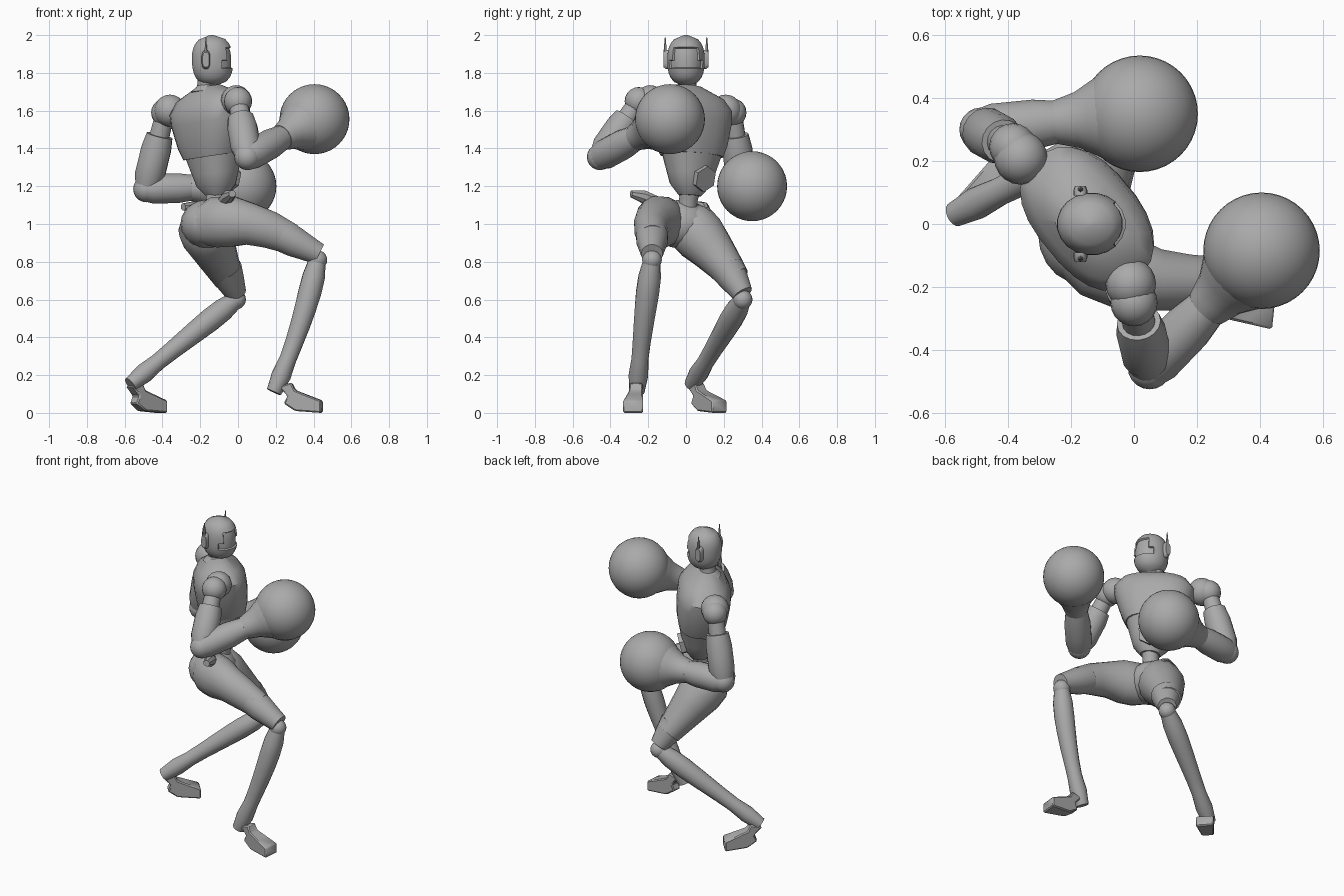
import bpy, bmesh, math
from mathutils import Vector as V, Matrix

cube = bpy.data.objects.get("Cube")
if cube:
    bpy.data.objects.remove(cube, do_unlink=True)

grey = bpy.data.materials.new("plain_grey")
grey.use_nodes = True
colour = (.4, .4, .4, 1)
grey.diffuse_color = colour
grey.node_tree.nodes["Principled BSDF"].inputs["Base Color"].default_value = colour


def finish(name, bm):
    bmesh.ops.recalc_face_normals(bm, faces=bm.faces)
    mesh = bpy.data.meshes.new(name)
    bm.to_mesh(mesh)
    bm.free()
    mesh.materials.append(grey)
    part = bpy.data.objects.new(name, mesh)
    bpy.context.collection.objects.link(part)
    bpy.ops.object.select_all(action='DESELECT')
    part.select_set(True)
    bpy.context.view_layer.objects.active = part
    bpy.ops.object.shade_smooth_by_angle(angle=math.radians(35))


def along(points, t):
    """Point on the Bezier curve controlled by the given points."""
    while len(points) > 1:
        points = [a.lerp(b, t) for a, b in zip(points, points[1:])]
    return points[0]


def tube(path, radii, depth=(1, 1), side=None, sides=16, power=1):
    """Rings evenly spaced along a curve; depth is the start and end ratio to the radius."""
    points = [V(p) for p in path]
    bm = bmesh.new()
    loops = []
    for k, radius in enumerate(radii):
        t = k / (len(radii) - 1)
        tangent = (along(points, t + .01) - along(points, t - .01)).normalized()
        across = V(side) if side else tangent.cross(V((0, 0, 1))).normalized()
        through = tangent.cross(across).normalized() * (depth[0] + (depth[1] - depth[0]) * t)
        loop = []
        for i in range(sides):
            angle = math.tau * (i + .5) / sides
            u, v = (math.copysign(abs(c) ** power, c) for c in (math.cos(angle), math.sin(angle)))
            loop.append(bm.verts.new(along(points, t) + (across * u + through * v) * radius))
        loops.append(loop)
    for low, high in zip(loops, loops[1:]):
        for i in range(sides):
            j = (i + 1) % sides
            bm.faces.new((low[i], low[j], high[j], high[i]))
    bm.faces.new(loops[0])
    bm.faces.new(loops[-1])
    return bm


def limb(name, path, radii, **options):
    finish(name, tube(path, radii, **options))


def ball(name, centre, radius, scale=(1, 1, 1), segments=20):
    bm = bmesh.new()
    placement = Matrix.Translation(centre) @ Matrix.Diagonal((*scale, 1))
    bmesh.ops.create_uvsphere(bm, u_segments=segments, v_segments=segments // 2,
                              radius=radius, matrix=placement)
    finish(name, bm)


# Trunk, turned between +x and +y with the left shoulder dropped
forward = V((.77, .63, 0))
left = V((-.63, .77, -.1))
level_left = V((-.63, .77, 0))
limb("chest", [(-.13, .03, 1.36), (-.16, .01, 1.73)], [.17, .2, .22, .24, .25, .21, .08],
     depth=(.8, .55), side=left, sides=24, power=.8)
limb("abdomen", [(-.11, .02, 1.15), (-.13, .03, 1.38)], [.06, .11, .13, .15, .17],
     depth=(.9, .8), side=left, sides=24, power=.9)
limb("spine", [(-.14, 0, 1), (-.11, .02, 1.2)], [.06, .05, .05, .06], side=left)

# Six-sided belly plate, standing just off the abdomen
belly = V((-.12, .03, 1.24)) + forward * .11
outward = forward - V((0, 0, .25))
limb("belly_plate", [belly - outward * .02, belly + outward * .01], [.07, .07],
     side=level_left, sides=6)

# Neck and helmet with a sunken visor
limb("neck", [(-.17, .01, 1.7), (-.16, 0, 1.8)], [.08, .05, .05, .06], side=left)
steps = 12
skull = [max(.01, .1 * (1 - abs(2 * i / steps - 1) ** 2.6) ** .45) for i in range(steps + 1)]
helmet = tube([(-.13, 0, 1.73), (-.14, 0, 2)], skull, depth=(1.1, 1.1), side=(0, 1, 0), sides=20)
bmesh.ops.recalc_face_normals(helmet, faces=helmet.faces)
visor = [f for f in helmet.faces if f.normal.x > .55 and 1.82 < f.calc_center_median().z < 1.93]
bmesh.ops.inset_region(helmet, faces=visor, thickness=.004, depth=-.01)
finish("helmet", helmet)
for name, s in (("left", 1), ("right", -1)):
    limb(name + "_ear_pad", [(-.17, s * .09, 1.87), (-.17, s * .12, 1.87)], [.023, .023, .018],
         depth=(2.2, 2.2), side=(1, 0, 0), power=.7)
    limb(name + "_antenna", [(-.17, s * .11, 1.9), (-.17, s * .11, 1.99)], [.01, .006, .002],
         side=(1, 0, 0), sides=6)


# Arms: shoulder, upper arm with shell, elbow, forearm, cuff and round glove
def arm(name, shoulder, elbow, glove):
    upper = [V(shoulder), V(elbow)]
    lower = [V(elbow), V(glove)]
    back = (upper[1] - lower[1]).normalized()
    ball(name + "_shoulder", shoulder, .075)
    limb(name + "_upper_arm", upper, [.05, .055, .05])
    limb(name + "_arm_shell", [along(upper, .3), upper[1]], [.07, .08, .08, .08, .06])
    ball(name + "_elbow", elbow, .07)
    limb(name + "_forearm", [along(lower, -.06), along(lower, .6)], [.06, .08, .08, .08, .07, .06])
    limb(name + "_glove_cuff", [lower[1] + back * .27, lower[1] + back * .13],
         [.07, .08, .09, .11, .13], sides=20)
    ball(name + "_glove", glove, .185, segments=40)


arm("right", (0, -.25, 1.65), (.05, -.455, 1.355), (.405, -.085, 1.555))
arm("left", (-.385, .245, 1.59), (-.485, .3, 1.185), (.018, .35, 1.2))
ball("right_shoulder_cap", (-.01, -.19, 1.655), .08)
ball("left_shoulder_cap", (-.36, .21, 1.6), .085)

# Pelvis and hip crests
ball("pelvis", (-.165, -.03, 1), .14, scale=(1, 1.15, .92))
limb("right_hip_crest", [(-.03, -.29, 1.16), (-.06, -.2, 1.15), (-.1, -.09, 1.07)],
     [.02, .035, .035, .03], sides=8)
limb("left_hip_crest", [(-.29, .02, 1.09), (-.2, .1, 1.1), (-.13, .11, 1.07)],
     [.02, .03, .03, .02], sides=8)

# Legs: thigh, flared guard over the knee, and shin ending in a heel spur
right_knee = (.42, -.18, .81)
left_knee = (-.01, .3, .6)
limb("right_thigh", [(-.2, -.07, .99), (0, -.21, 1.06), (.28, -.18, .92)],
     [.09, .12, .12, .1, .09, .075], depth=(1.15, 1.1))
limb("left_thigh", [(-.2, -.03, 1.04), (-.16, .1, .92), (-.05, .26, .71)],
     [.1, .14, .14, .12, .1, .08])
limb("right_thigh_guard", [(.23, -.18, .94), (.43, -.18, .84)], [.086, .083, .07, .058])
limb("left_thigh_guard", [(-.07, .22, .76), (-.01, .3, .63)], [.093, .076, .056])
shin = [.045, .06, .062, .058, .053, .048, .045, .052, .04]
for name, knee, calf, heel in (
        ("right", right_knee, (.35, -.23, .46), (.19, -.26, .11)),
        ("left", left_knee, (-.28, .18, .39), (-.57, .03, .15))):
    ball(name + "_knee", knee, .052)
    limb(name + "_shin", [knee, calf, heel], shin)


# Feet: side profile, widening towards the toe
def foot(name, origin, yaw):
    profile = [(0, .05), (.02, .09), (-.03, .14), (.04, .16), (.06, .12), (.11, .1),
               (.2, .065), (.2, 0), (.06, .01)]
    turn = Matrix.Translation((*origin, 0)) @ Matrix.Rotation(math.radians(yaw), 4, 'Z')
    bm = bmesh.new()
    walls = [[bm.verts.new(turn @ V((x, s * (.03 + .12 * max(x, 0)), z))) for x, z in profile]
             for s in (-1, 1)]
    for wall in walls:
        bm.faces.new(wall)
    for i in range(len(profile)):
        j = (i + 1) % len(profile)
        bm.faces.new((walls[0][i], walls[0][j], walls[1][j], walls[1][i]))
    bmesh.ops.recalc_face_normals(bm, faces=bm.faces)
    bmesh.ops.bevel(bm, geom=bm.edges[:], offset=.007, segments=1, affect='EDGES')
    finish(name, bm)


foot("right_foot", (.245, -.26), -6)
foot("left_foot", (-.555, .045), 42)
